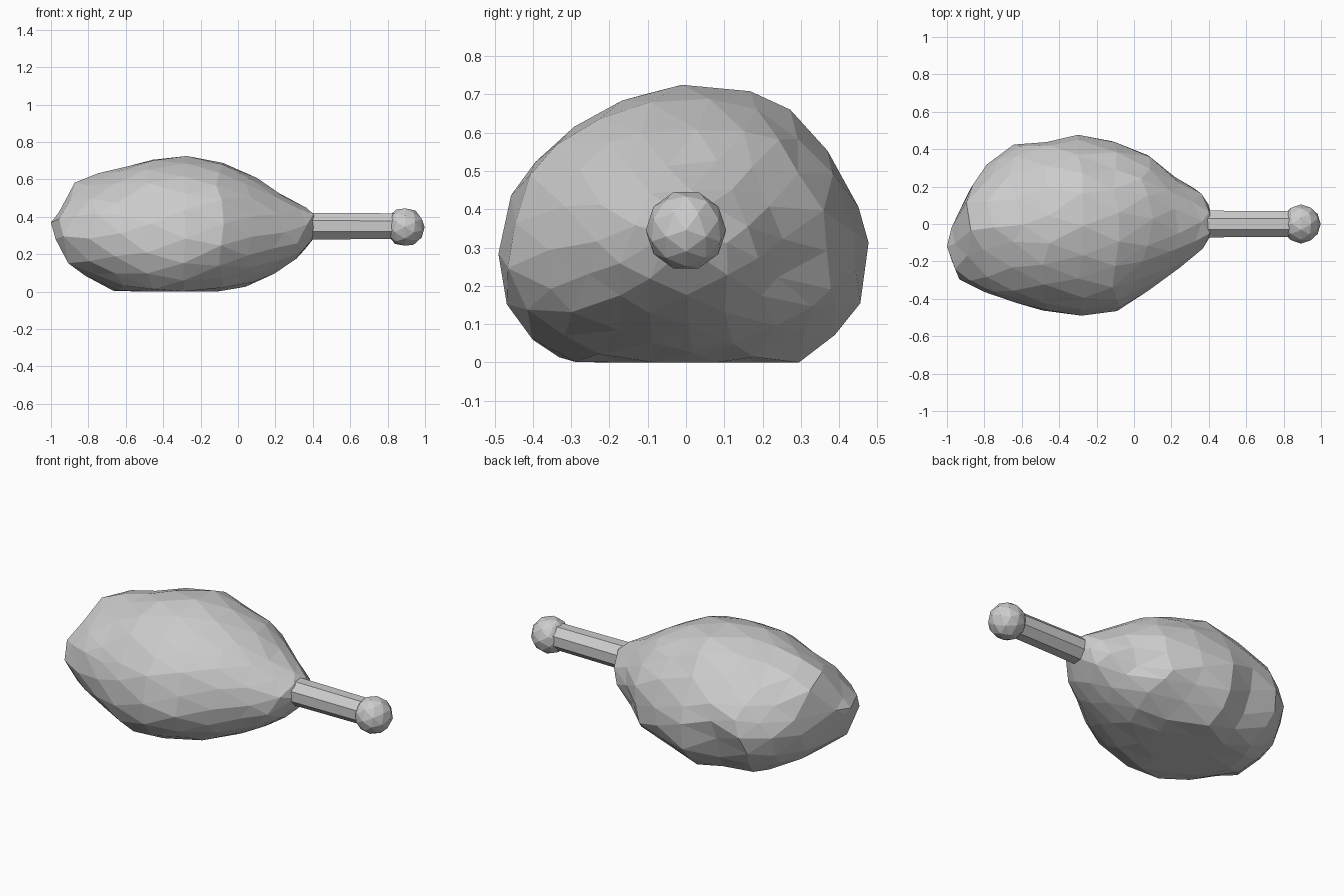
import bpy, bmesh, math, random
from mathutils import Matrix, Vector

if "Cube" in bpy.data.objects:
    bpy.data.objects.remove(bpy.data.objects["Cube"])

random.seed(4)

mat = bpy.data.materials.new("plain grey")
mat.diffuse_color = (0.6, 0.6, 0.6, 1)
mat.use_nodes = True
mat.node_tree.nodes["Principled BSDF"].inputs["Base Color"].default_value = mat.diffuse_color

# body outline read along x: x, y min, y max, z min, z max
OUTLINE = [
    (-1.00, -0.13, -0.11, 0.37, 0.39),
    (-0.97, -0.24, 0.05, 0.29, 0.46),
    (-0.93, -0.30, 0.21, 0.20, 0.56),
    (-0.88, -0.32, 0.28, 0.13, 0.59),
    (-0.77, -0.37, 0.36, 0.06, 0.62),
    (-0.60, -0.43, 0.45, -0.03, 0.66),
    (-0.40, -0.49, 0.46, -0.07, 0.72),
    (-0.25, -0.49, 0.495, -0.06, 0.73),
    (-0.10, -0.465, 0.44, -0.01, 0.69),
    (0.06, -0.36, 0.40, 0.03, 0.63),
    (0.14, -0.30, 0.33, 0.07, 0.59),
    (0.25, -0.23, 0.25, 0.13, 0.51),
    (0.36, -0.15, 0.17, 0.21, 0.45),
    (0.41, -0.08, 0.09, 0.28, 0.43),
    (0.43, -0.01, 0.01, 0.345, 0.355),
]

# soft dents and bumps: centre, reach, push
DENTS = [
    ((0.16, 0.28, 0.25), 0.12, (-0.02, -0.04, 0.0)),
    ((-0.50, 0.42, 0.17), 0.16, (0.0, -0.06, 0.02)),
    ((-0.88, 0.22, 0.27), 0.15, (0.04, -0.03, 0.0)),
    ((-0.84, 0.28, 0.45), 0.13, (0.04, -0.02, -0.04)),
    ((-0.92, -0.22, 0.20), 0.13, (-0.02, -0.02, -0.03)),
    ((-0.90, -0.20, 0.52), 0.12, (0.02, 0.02, -0.03)),
    ((-0.90, 0.10, 0.56), 0.10, (0.0, 0.0, 0.02)),
    ((-0.70, 0.22, 0.60), 0.14, (0.0, 0.0, -0.02)),
    ((-0.28, -0.30, 0.64), 0.15, (0.0, 0.01, -0.03)),
    ((-0.28, 0.47, 0.42), 0.12, (0.0, -0.03, 0.0)),
]


def section(x):
    for a, b in zip(OUTLINE, OUTLINE[1:]):
        if x <= b[0]:
            t = max(0, (x - a[0]) / (b[0] - a[0]))
            return [p + (q - p) * t for p, q in zip(a[1:], b[1:])]
    return OUTLINE[-1][1:]


def finish(bm, name):
    bmesh.ops.recalc_face_normals(bm, faces=bm.faces)
    mesh = bpy.data.meshes.new(name)
    bm.to_mesh(mesh)
    bm.free()
    mesh.materials.append(mat)
    obj = bpy.data.objects.new(name, mesh)
    bpy.context.collection.objects.link(obj)
    return obj


# meat: faceted ball fitted to the outline, flattened underneath
bm = bmesh.new()
bmesh.ops.create_icosphere(bm, subdivisions=3, radius=1,
                           matrix=Matrix.Rotation(math.pi / 2, 4, 'Y'))
for v in bm.verts:
    px, py, pz = v.co
    x = -0.285 + 0.715 * px
    pole = abs(px) > 0.98
    if not pole:
        x += random.uniform(-0.015, 0.015)
    y0, y1, z0, z1 = section(x)
    angle = math.atan2(pz, py)
    if not pole:
        angle += random.uniform(-0.05, 0.05)
    c, s = math.cos(angle), math.sin(angle)
    mid_z = z0 + (z1 - z0) * 0.46
    yc = (y0 + y1) / 2
    y = yc + c * (y1 - y0) / 2
    z = mid_z + (s ** 1.08 * (z1 - mid_z) if s > 0 else -abs(s) ** 0.85 * (mid_z - z0))
    co = Vector((x, y, z))
    if not pole:
        # blunt end leans back at the top
        co.x += max(0, min(1, (-0.8 - x) / 0.15)) * 0.02 * s * (s > 0)
        k = 1.01 + random.uniform(-0.02, 0.02)
        co.y = yc + (co.y - yc) * k
        co.z = mid_z + (co.z - mid_z) * k
    for centre, reach, push in DENTS:
        d = (co - Vector(centre)).length / reach
        if not pole:
            co += Vector(push) * math.exp(-d * d)
    co.x = max(co.x, -1)
    co.y = max(-0.49, min(0.49, co.y))
    co.z = max(0, min(0.725, co.z))
    v.co = co
finish(bm, "meat")

# bone shaft: eight-sided rod running into the meat
bm = bmesh.new()
bmesh.ops.create_cone(bm, cap_ends=True, segments=8, radius1=0.078, radius2=0.074,
                      depth=0.55,
                      matrix=Matrix.Translation((0.575, 0, 0.35))
                      @ Matrix.Rotation(math.pi / 2, 4, 'Y')
                      @ Matrix.Rotation(math.pi / 8, 4, 'Z'))
finish(bm, "bone_shaft")

# bone knob: faceted ball at the end
bm = bmesh.new()
bmesh.ops.create_icosphere(bm, subdivisions=2, radius=0.105,
                           matrix=Matrix.Translation((0.893, 0, 0.345))
                           @ Matrix.Rotation(math.pi / 2, 4, 'Y'))
finish(bm, "bone_knob")
